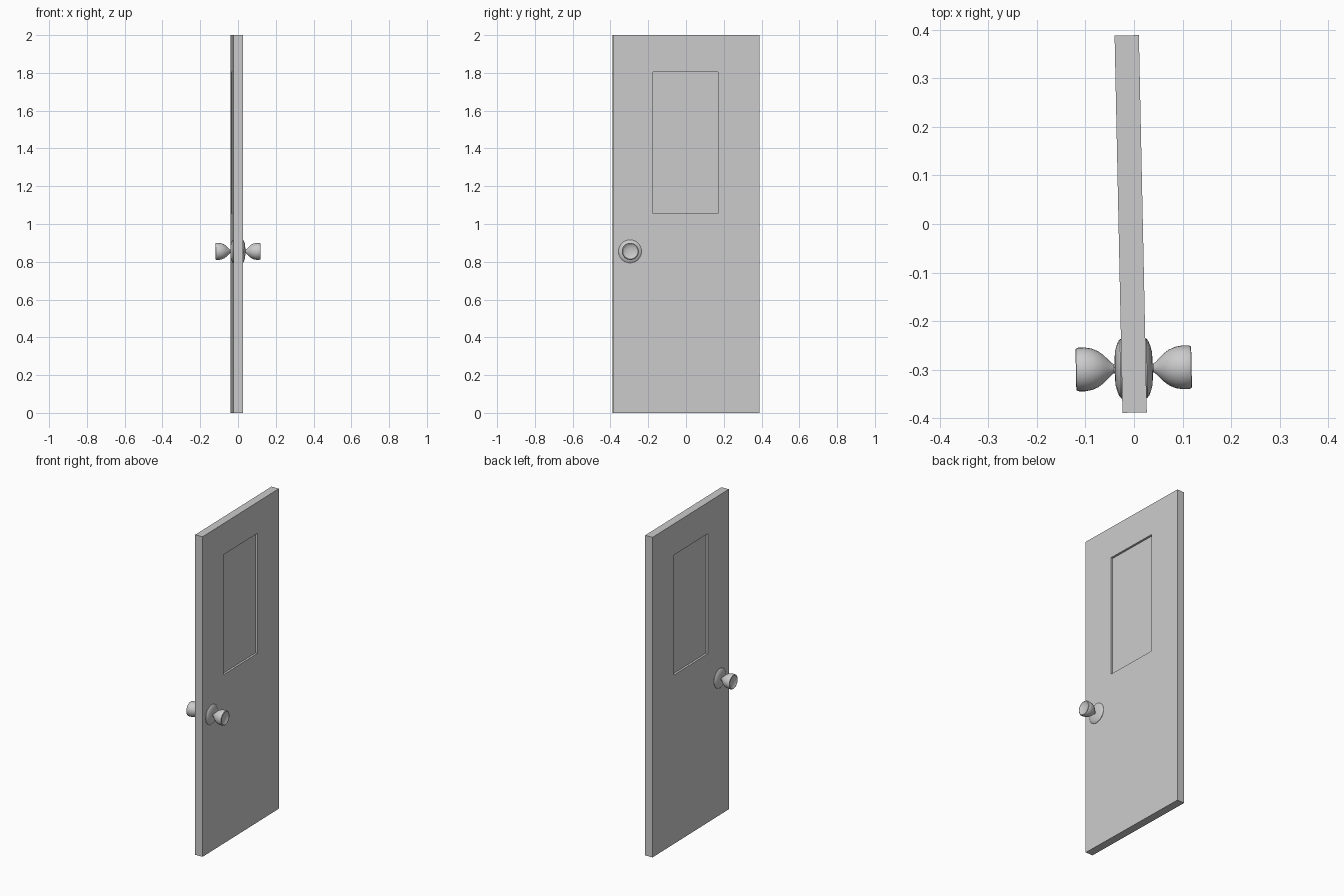
import bpy, bmesh, math
from mathutils import Matrix, Vector

cube = bpy.data.objects.get("Cube")
if cube:
    bpy.data.objects.remove(cube, do_unlink=True)

THICK, WIDTH, HEIGHT = 0.05, 0.776, 2.0
PANEL_Y, PANEL_Z, PANEL_DEPTH = (-0.175, 0.17), (1.055, 1.805), 0.013
KNOB_Y, KNOB_Z = -0.297, 0.855
# The door stands very slightly ajar
SWING = Matrix.Translation((-0.0068, 0, 0)) @ Matrix.Rotation(0.021, 4, 'Z')

grey = bpy.data.materials.new("light_grey")
grey.use_nodes = True
colour = (0.6, 0.6, 0.6, 1)
grey.diffuse_color = colour
grey.node_tree.nodes["Principled BSDF"].inputs["Base Color"].default_value = colour


def add_object(name, bm, matrix):
    bmesh.ops.recalc_face_normals(bm, faces=bm.faces[:])
    mesh = bpy.data.meshes.new(name)
    bm.to_mesh(mesh)
    bm.free()
    mesh.materials.append(grey)
    obj = bpy.data.objects.new(name, mesh)
    obj.matrix_world = matrix
    bpy.context.collection.objects.link(obj)
    return obj


def lathe(name, profile, matrix, steps=32):
    """Spin (distance, radius) points around the local x axis."""
    bm = bmesh.new()
    verts = [bm.verts.new((d, r, 0)) for d, r in profile]
    edges = [bm.edges.new(pair) for pair in zip(verts, verts[1:])]
    bmesh.ops.spin(bm, geom=verts + edges, cent=(0, 0, 0), axis=(1, 0, 0),
                   angle=math.tau, steps=steps, use_duplicate=False)
    bmesh.ops.remove_doubles(bm, verts=bm.verts[:], dist=1e-5)
    obj = add_object(name, bm, matrix)
    bpy.ops.object.select_all(action='DESELECT')
    obj.select_set(True)
    bpy.context.view_layer.objects.active = obj
    bpy.ops.object.shade_smooth_by_angle(angle=math.radians(35))
    return obj


# Door slab with a sunken panel on both faces
bm = bmesh.new()
bmesh.ops.create_cube(bm, size=1, matrix=Matrix.Translation((0, 0, HEIGHT / 2))
                      @ Matrix.Diagonal((THICK, WIDTH, HEIGHT, 1)))
for axis, cuts in ((Vector((0, 1, 0)), PANEL_Y), (Vector((0, 0, 1)), PANEL_Z)):
    for cut in cuts:
        bmesh.ops.bisect_plane(bm, geom=bm.verts[:] + bm.edges[:] + bm.faces[:],
                               plane_co=axis * cut, plane_no=axis)
bm.normal_update()


def in_panel(face):
    c = face.calc_center_median()
    return (abs(face.normal.x) > 0.9 and PANEL_Y[0] < c.y < PANEL_Y[1]
            and PANEL_Z[0] < c.z < PANEL_Z[1])


bmesh.ops.inset_individual(bm, faces=[f for f in bm.faces if in_panel(f)],
                           thickness=0, depth=-PANEL_DEPTH)
add_object("door_slab", bm, SWING)

# Domed rose plate and flared knob with a dished face, on each side
ROSE = [(0.02, 0.061), (0.027, 0.061), (0.031, 0.056), (0.035, 0.046),
        (0.038, 0.034), (0.039, 0.02), (0.039, 0)]
KNOB = [(0.036, 0.011), (0.041, 0.009), (0.046, 0.013), (0.053, 0.02),
        (0.062, 0.029), (0.073, 0.037), (0.086, 0.0425), (0.1, 0.045),
        (0.113, 0.045), (0.118, 0.043), (0.119, 0.04), (0.117, 0.035),
        (0.113, 0.028), (0.111, 0.015), (0.11, 0)]
for side, turn in (("left", 0), ("right", math.pi)):
    place = (SWING @ Matrix.Translation((0, KNOB_Y, KNOB_Z))
             @ Matrix.Rotation(turn, 4, 'Z'))
    lathe(side + "_rose_plate", ROSE, place)
    lathe(side + "_knob", KNOB, place)
